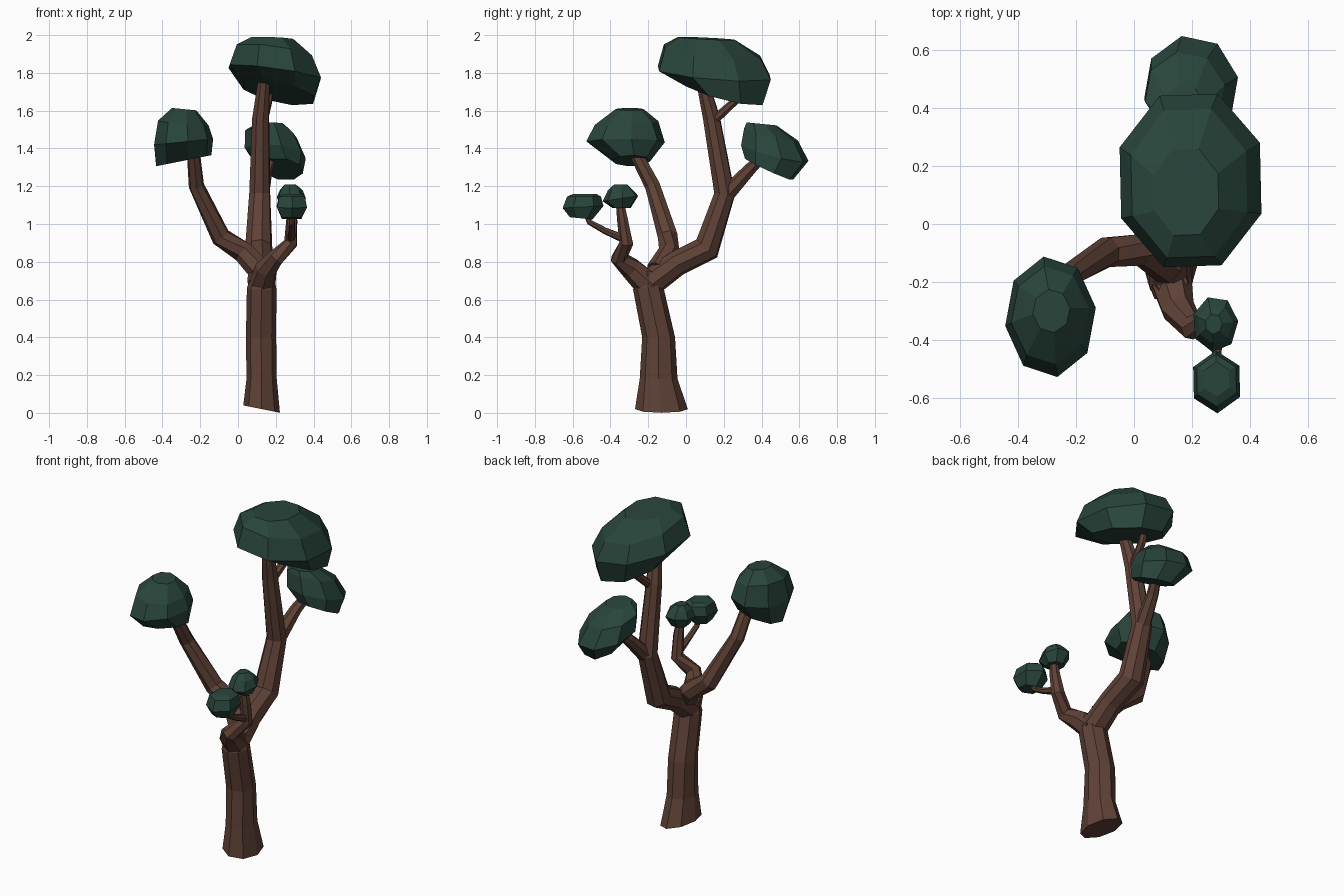
import bpy
import bmesh
import math
from mathutils import Vector

default = bpy.data.objects.get("Cube")
if default:
    bpy.data.objects.remove(default, do_unlink=True)


def make_material(name, colour):
    mat = bpy.data.materials.new(name)
    mat.use_nodes = True
    mat.diffuse_color = colour
    mat.node_tree.nodes["Principled BSDF"].inputs["Base Color"].default_value = colour
    return mat


bark = make_material("bark brown", (0.115, 0.054, 0.037, 1))
leaf = make_material("leaf green", (0.022, 0.06, 0.044, 1))


def loft(name, rings, mat):
    """Skin a list of point rings into a closed flat-faced solid."""
    bm = bmesh.new()
    loops = [[bm.verts.new(p) for p in ring] for ring in rings]
    count = len(loops[0])
    for low, high in zip(loops, loops[1:]):
        for i in range(count):
            j = (i + 1) % count
            bm.faces.new((low[i], low[j], high[j], high[i]))
    bm.faces.new(loops[0][::-1])
    bm.faces.new(loops[-1])
    bmesh.ops.recalc_face_normals(bm, faces=bm.faces)
    mesh = bpy.data.meshes.new(name)
    bm.to_mesh(mesh)
    bm.free()
    mesh.materials.append(mat)
    obj = bpy.data.objects.new(name, mesh)
    bpy.context.collection.objects.link(obj)
    return obj


def stack(name, layers, mat, twist=0.0, sides=8):
    """Layers (x, y, z, half width, half depth, slope in x, slope in y)."""
    rings = []
    for x, y, z, rx, ry, sx, sy in layers:
        ring = []
        for i in range(sides):
            a = math.tau * i / sides + twist
            dx, dy = rx * math.cos(a), ry * math.sin(a)
            ring.append((x + dx, y + dy, z + sx * dx + sy * dy))
        rings.append(ring)
    return loft(name, rings, mat)


def limb(name, path, sides=7):
    """Tapered tube along path points (x, y, z, radius)."""
    pts = [Vector(p[:3]) for p in path]
    rings = []
    for k, p in enumerate(pts):
        before = pts[max(k - 1, 0)]
        after = pts[min(k + 1, len(pts) - 1)]
        if before == p or after == p:
            t = (after - before).normalized()
        else:
            t = ((p - before).normalized() + (after - p).normalized()).normalized()
        u = Vector((1, 0.3, 0))
        u = (u - t * u.dot(t)).normalized()
        v = t.cross(u)
        r = path[k][3]
        angles = [math.tau * i / sides for i in range(sides)]
        rings.append([p + r * (u * math.cos(a) + v * math.sin(a)) for a in angles])
    return loft(name, rings, bark)


# Trunk with a flared foot
stack("trunk", [
    (.125, -.13, .02, .097, .14, -.2, 0),
    (.125, -.145, .18, .08, .1, 0, 0),
    (.122, -.145, .4, .08, .087, 0, 0),
    (.125, -.2, .66, .078, .08, 0, .1),
    (.13, -.2, .75, .055, .06, 0, 0),
], bark)

# Main limb sweeping back and up into the crown
limb("back_limb", [
    (.125, -.2, .68, .075), (.12, -.05, .79, .068), (.11, .11, .87, .074),
    (.115, .205, 1.16, .058), (.12, .135, 1.56, .047), (.14, .08, 1.78, .032),
], sides=8)
limb("crown_twig", [(.13, .14, 1.54, .026), (.16, .26, 1.65, .022), (.17, .3, 1.74, .018)])
limb("back_branch", [(.115, .2, 1.14, .048), (.15, .34, 1.29, .034), (.19, .43, 1.38, .026)])

# Limb reaching to the right side
limb("right_limb", [
    (.12, -.15, .75, .064), (.03, -.09, .85, .058), (-.09, -.095, .93, .054),
    (-.22, -.175, 1.2, .042), (-.24, -.29, 1.42, .034),
])

# Crooked limb at the front with a side twig
limb("front_limb", [
    (.125, -.19, .67, .075), (.15, -.29, .765, .06), (.2, -.355, .82, .046),
    (.28, -.315, .9, .038), (.285, -.335, 1.02, .03), (.28, -.35, 1.12, .022),
])
limb("front_twig", [
    (.28, -.3, .91, .024), (.285, -.43, .965, .018),
    (.285, -.51, 1.01, .016), (.285, -.54, 1.08, .014),
])

# Faceted leaf clumps
stack("crown_leaves", [
    (.215, .2, 1.695, .2, .22, -.2, -.25),
    (.195, .15, 1.8, .262, .32, -.14, -.08),
    (.19, .14, 1.91, .215, .275, -.14, -.12),
    (.18, .11, 1.982, .12, .16, -.04, -.05),
], leaf, twist=.42)
stack("back_leaves", [
    (.235, .44, 1.29, .11, .13, -.1, -.45),
    (.197, .47, 1.375, .165, .182, -.12, -.25),
    (.175, .45, 1.475, .14, .145, -.1, -.25),
    (.17, .4, 1.53, .075, .08, 0, -.1),
], leaf, twist=.2)
stack("right_leaves", [
    (-.287, -.29, 1.335, .148, .1, .2, 0),
    (-.288, -.32, 1.435, .158, .21, .1, 0),
    (-.29, -.315, 1.535, .135, .17, -.1, .05),
    (-.285, -.3, 1.608, .065, .075, -.1, 0),
], leaf, twist=.15)
stack("upper_front_leaves", [
    (.28, -.34, 1.085, .05, .05, 0, 0),
    (.28, -.345, 1.135, .08, .097, 0, .15),
    (.28, -.345, 1.18, .062, .068, 0, 0),
    (.275, -.345, 1.21, .03, .035, 0, 0),
], leaf, twist=.1, sides=7)
stack("lower_front_leaves", [
    (.285, -.555, 1.03, .06, .06, 0, -.1),
    (.285, -.545, 1.09, .092, .108, 0, .05),
    (.285, -.54, 1.145, .078, .09, 0, 0),
    (.285, -.535, 1.16, .05, .06, 0, 0),
], leaf, twist=.55, sides=6)
